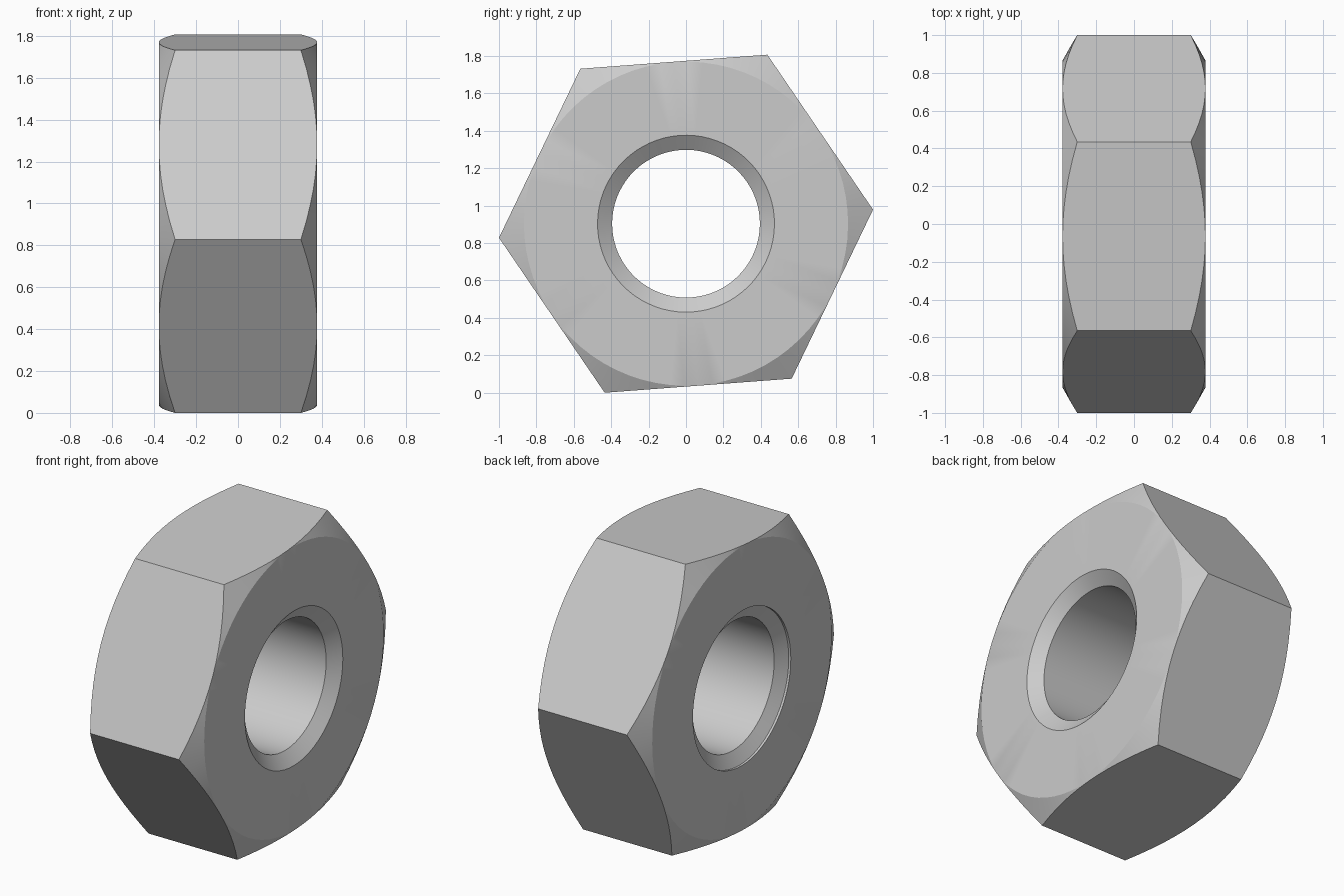
import bpy
import bmesh
from math import sin, cos, tan, pi, radians

old = bpy.data.objects.get("Cube")
if old:
    bpy.data.objects.remove(old, do_unlink=True)

TILT = radians(4.3)                 # turn of the hexagon about its axis
CORNER = 1 / cos(TILT)              # corner radius
FLAT = CORNER * cos(pi / 6)         # radius to the middle of a flat
CENTRE_Z = CORNER * sin(pi / 3 + TILT)
HALF = 0.378                        # half thickness
BORE, MOUTH = 0.395, 0.473          # hole radius, countersink radius
SINK, LIP = 0.058, 0.014            # countersink depth, step on the right side
PER_SIDE = 12
COUNT = 6 * PER_SIDE

steel = bpy.data.materials.new("steel grey")
steel.use_nodes = True
grey = (0.6, 0.6, 0.6, 1)
steel.diffuse_color = grey
steel.node_tree.nodes["Principled BSDF"].inputs["Base Color"].default_value = grey


def hex_radius(a):
    """Distance from the axis to the hexagon at angle a from a corner."""
    return FLAT / cos(a % (pi / 3) - pi / 6)


def section(a):
    """Closed (x, radius) outline of the nut wall at angle a."""
    r = hex_radius(a)
    edge = HALF - (r - FLAT) * tan(pi / 6)      # conical corner chamfer
    rim = FLAT - 0.002
    return [(HALF, MOUTH), (HALF, rim), (edge, r), (-edge, r), (-HALF, rim),
            (-HALF, MOUTH), (-HALF + LIP, MOUTH), (-HALF + SINK, BORE),
            (HALF - SINK, BORE)]


# Nut body: sweep the section around the x axis
bm = bmesh.new()
rings = []
for i in range(COUNT):
    a = 2 * pi * i / COUNT
    rings.append([bm.verts.new((x, r * cos(a + TILT), CENTRE_Z + r * sin(a + TILT)))
                  for x, r in section(a)])
for i, ring in enumerate(rings):
    after = rings[(i + 1) % COUNT]
    for j in range(len(ring)):
        k = (j + 1) % len(ring)
        bm.faces.new((ring[j], ring[k], after[k], after[j]))
bmesh.ops.recalc_face_normals(bm, faces=bm.faces)

mesh = bpy.data.meshes.new("hex_nut")
bm.to_mesh(mesh)
bm.free()
mesh.materials.append(steel)
nut = bpy.data.objects.new("hex_nut", mesh)
bpy.context.collection.objects.link(nut)

# Smooth bore and chamfers, crisp flats
bpy.ops.object.select_all(action="DESELECT")
nut.select_set(True)
bpy.context.view_layer.objects.active = nut
bpy.ops.object.shade_smooth_by_angle(angle=radians(20))
